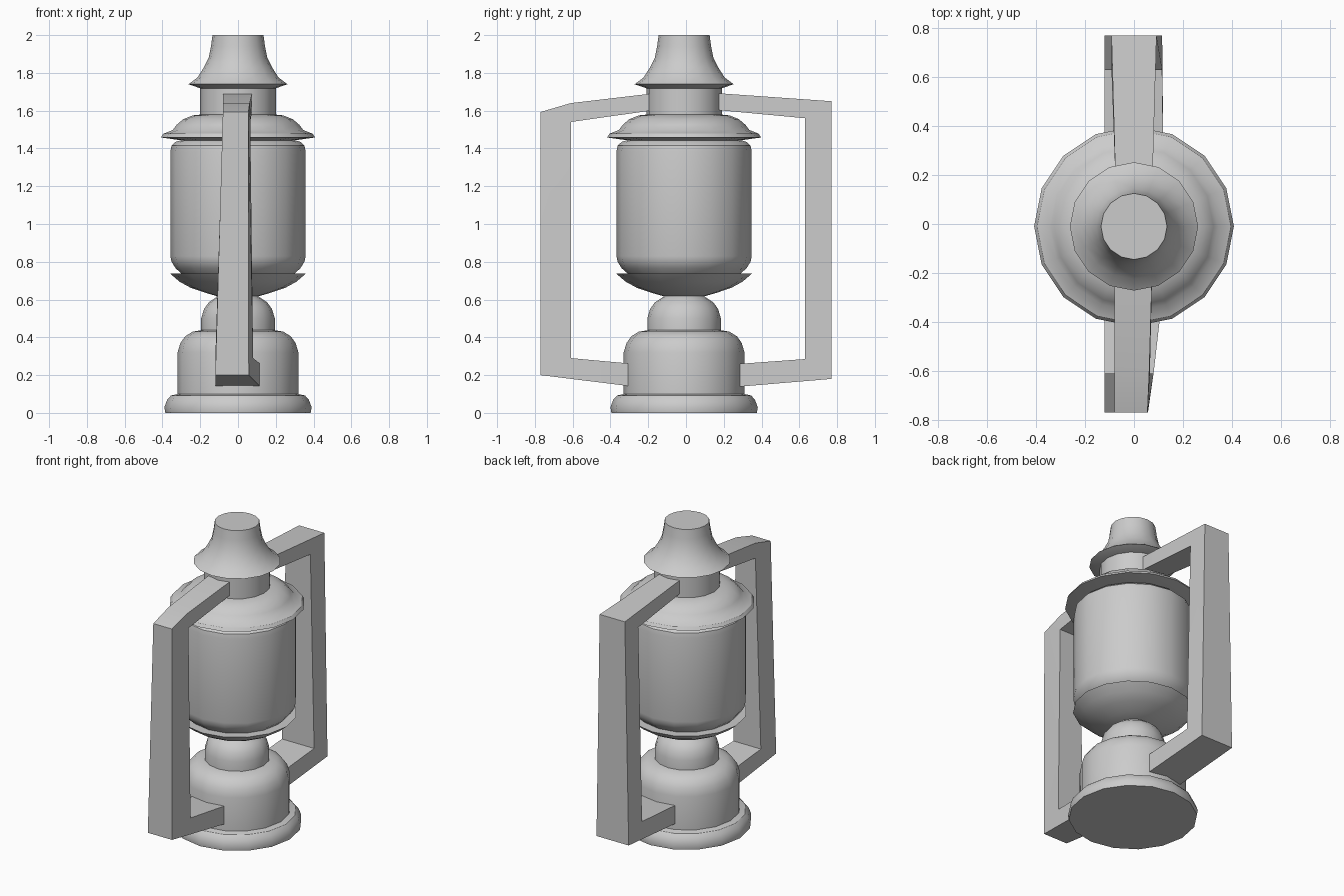
import bpy, bmesh
from math import radians, cos, sin, tau

old = bpy.data.objects.get("Cube")
if old:
    bpy.data.objects.remove(old, do_unlink=True)

SIDES = 16
CENTRE_Y = -0.01

grey = bpy.data.materials.new("plain grey")
grey.use_nodes = True
colour = (0.6, 0.6, 0.6, 1)
grey.diffuse_color = colour
next(n for n in grey.node_tree.nodes if n.type == 'BSDF_PRINCIPLED').inputs["Base Color"].default_value = colour


def finish(name, bm, angle=32):
    bmesh.ops.remove_doubles(bm, verts=bm.verts, dist=0.0005)
    bmesh.ops.recalc_face_normals(bm, faces=bm.faces)
    mesh = bpy.data.meshes.new(name)
    bm.to_mesh(mesh)
    bm.free()
    mesh.materials.append(grey)
    obj = bpy.data.objects.new(name, mesh)
    bpy.context.collection.objects.link(obj)
    bpy.ops.object.select_all(action='DESELECT')
    obj.select_set(True)
    bpy.context.view_layer.objects.active = obj
    bpy.ops.object.shade_smooth_by_angle(angle=radians(angle))
    return obj


def bridge(bm, rings):
    """Join successive rings of vertices and cap both ends."""
    for a, b in zip(rings, rings[1:]):
        n = len(a)
        for i in range(n):
            j = (i + 1) % n
            face = [a[i], a[j], b[j], b[i]]
            bm.faces.new(face)
    bm.faces.new(rings[0])
    bm.faces.new(rings[-1])


def lathe(name, profile):
    """Turn a (radius, height) profile around the lantern's axis."""
    bm = bmesh.new()
    turns = [tau * i / SIDES for i in range(SIDES)]
    bridge(bm, [[bm.verts.new((r * cos(t), CENTRE_Y + r * sin(t), z)) for t in turns]
                for r, z in profile])
    return finish(name, bm)


def handle(name, sections):
    """Sections: outer y z, inner y z, left x, right x outer, right x inner."""
    bm = bmesh.new()
    rings = []
    for yo, zo, yi, zi, xl, xo, xi in sections:
        corners = ((xl, yo, zo), (xo, yo, zo), (xi, yi, zi), (xl, yi, zi))
        rings.append([bm.verts.new(c) for c in corners])
    bridge(bm, rings)
    # Merge repeated corners and discard faces that collapse
    bmesh.ops.remove_doubles(bm, verts=bm.verts, dist=0.0005)
    return finish(name, bm, 25)


# Fuel tank with its flared foot
lathe("base_tank", [(.385, 0), (.39, .03), (.375, .07), (.355, .092), (.32, .1),
                    (.32, .32), (.305, .37), (.28, .405), (.24, .43), (.18, .44)])

# Domed burner between the tank and bowl
lathe("burner", [(.195, .42), (.195, .5), (.18, .55), (.155, .585), (.11, .615), (.1, .64)])

# Bowl below the glass
lathe("bowl", [(.1, .615), (.17, .635), (.25, .662), (.31, .695), (.36, .738), (.28, .735)])

# Glass chimney
lathe("glass", [(.29, .73), (.33, .765), (.352, .8), (.358, .83),
                (.358, 1.385), (.352, 1.415), (.33, 1.435), (.28, 1.45)])

# Rippled roof
lathe("roof", [(.3, 1.443), (.408, 1.458), (.395, 1.478), (.345, 1.498),
               (.325, 1.525), (.29, 1.555), (.24, 1.575), (.19, 1.58)])

# Neck and flared vent cap
lathe("neck", [(.2, 1.56), (.2, 1.73)])
lathe("vent_cap", [(.19, 1.715), (.262, 1.74), (.215, 1.775), (.18, 1.83),
                   (.155, 1.88), (.143, 1.94), (.135, 2)])

# Front handle, with a sloping knee at its upper corner
handle("front_handle", [(-.16, 1.693, -.16, 1.604, -.08, .075, .075),
                        (-.61, 1.64, -.61, 1.54, -.08, .062, .065),
                        (-.77, 1.593, -.61, 1.54, -.08, .055, .065),
                        (-.77, .2, -.61, .29, -.12, .057, .08),
                        (-.26, .137, -.26, .258, -.12, .12, .12)])

# Back handle, wider at the foot than at the top
handle("back_handle", [(.16, 1.693, .16, 1.604, -.075, .075, .075),
                       (.77, 1.65, .63, 1.56, -.092, .092, .088),
                       (.77, .18, .63, .285, -.12, .115, .115),
                       (.26, .137, .26, .258, -.12, .12, .12)])
